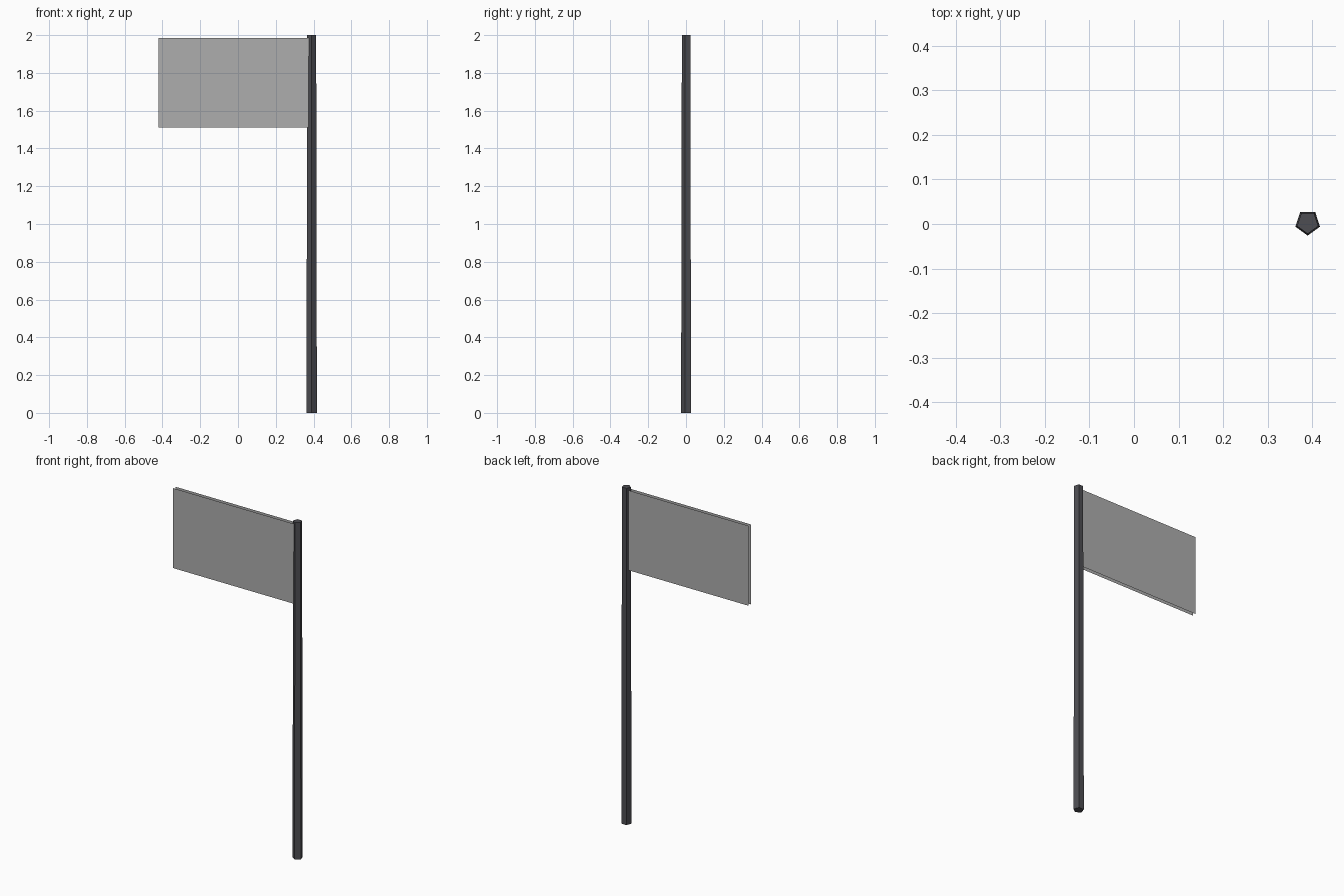
import bpy
import math

cube = bpy.data.objects.get("Cube")
if cube:
    bpy.data.objects.remove(cube, do_unlink=True)


def make_material(name, color):
    mat = bpy.data.materials.new(name)
    mat.use_nodes = True
    mat.diffuse_color = color
    mat.node_tree.nodes["Principled BSDF"].inputs["Base Color"].default_value = color
    return mat


dark_metal = make_material("dark_metal", (0.075, 0.075, 0.085, 1))
grey_cloth = make_material("grey_cloth", (0.42, 0.42, 0.42, 1))

POLE_X, POLE_Y = 0.39, 0.003

# Pole: tapered five-sided prism with one edge facing the front
bpy.ops.mesh.primitive_cone_add(
    vertices=5, radius1=0.029, radius2=0.025, depth=2,
    location=(POLE_X, POLE_Y, 1), rotation=(0, 0, math.pi))
pole = bpy.context.object
pole.name = "pole"
pole.data.materials.append(dark_metal)


# Flag: two thin sheets with outward normals, open at the edges
def add_sheet(name, side):
    left, right, low, high = -0.42, 0.385, 1.51, 1.985
    y = side * 0.011
    corners = [(left, y, low), (right, y, low), (right, y, high), (left, y, high)]
    order = (0, 1, 2, 3) if side < 0 else (3, 2, 1, 0)
    mesh = bpy.data.meshes.new(name)
    mesh.from_pydata(corners, [], [order])
    mesh.materials.append(grey_cloth)
    sheet = bpy.data.objects.new(name, mesh)
    bpy.context.collection.objects.link(sheet)


add_sheet("flag_front", -1)
add_sheet("flag_back", 1)
bpy.context.view_layer.update()
# The base cone starts with a point at +y, so the half turn aims it to the front
